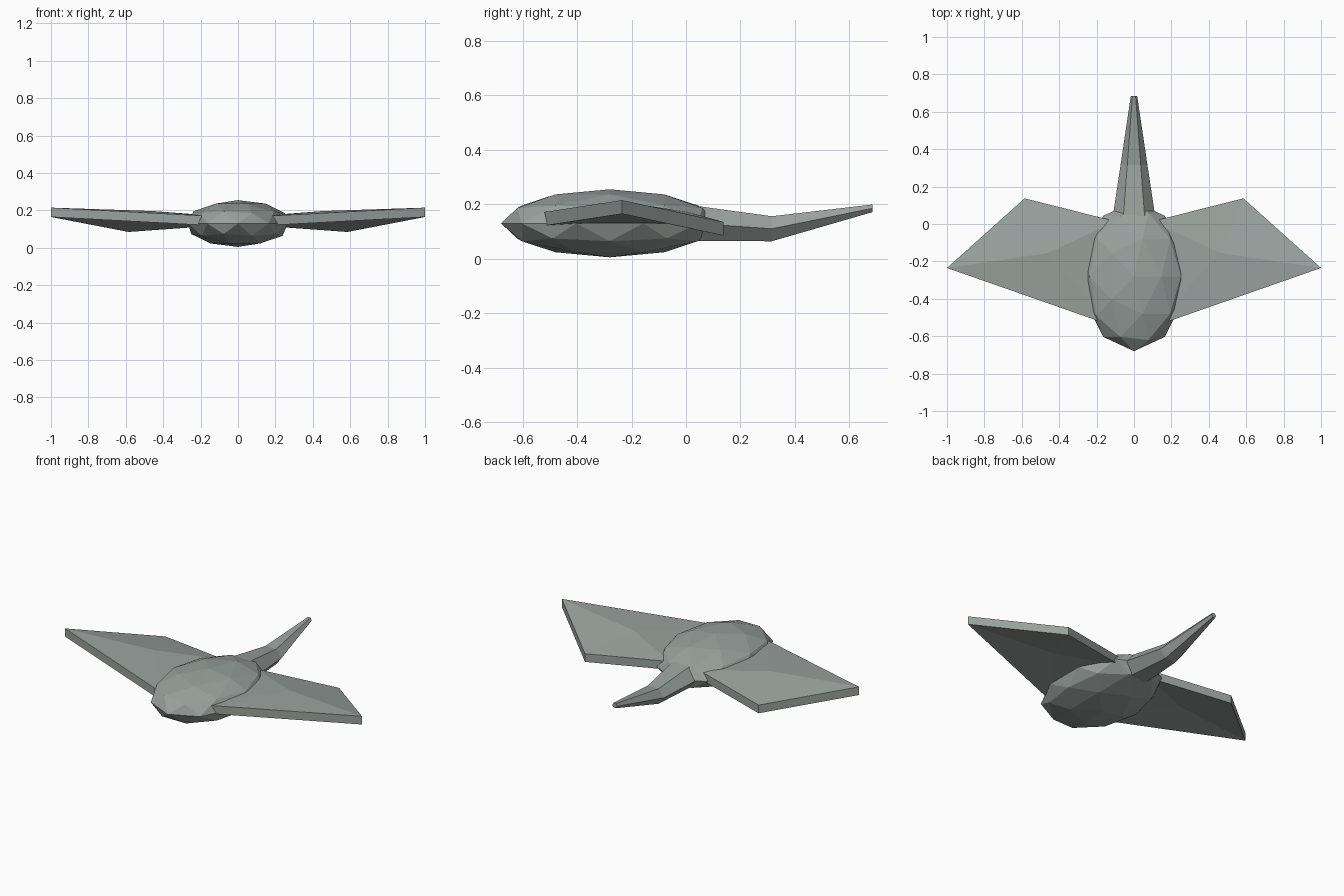
import bpy
import bmesh
import math
from mathutils import Matrix, Vector

cube = bpy.data.objects.get("Cube")
if cube:
    bpy.data.objects.remove(cube, do_unlink=True)

grey = bpy.data.materials.new("stone_grey")
grey.use_nodes = True
colour = (0.32, 0.36, 0.34, 1)
grey.diffuse_color = colour
grey.node_tree.nodes["Principled BSDF"].inputs["Base Color"].default_value = colour


def finish(name, bm):
    """Turn a bmesh into a flat shaded grey object."""
    bmesh.ops.recalc_face_normals(bm, faces=bm.faces)
    mesh = bpy.data.meshes.new(name)
    bm.to_mesh(mesh)
    bm.free()
    mesh.materials.append(grey)
    obj = bpy.data.objects.new(name, mesh)
    bpy.context.collection.objects.link(obj)
    return obj


# Body: a stretched, faceted ball
bm = bmesh.new()
shape = Matrix.Translation((0, -0.28, 0.13)) @ Matrix.Diagonal((0.28, 0.4, 0.125, 1))
bmesh.ops.create_icosphere(bm, subdivisions=2, radius=1, matrix=shape)
finish("body", bm)


# Wings: kite-shaped slabs with a raised crease point
def wing(name, side):
    thickness = Vector((0, 0, 0.05))
    outline = [(0.1, -0.55, 0.167), (1, -0.235, 0.215),
               (0.585, 0.137, 0.135), (0.1, 0.015, 0.17)]
    crease = Vector((0.46 * side, -0.155, 0.197))
    top = [Vector((x * side, y, z)) for x, y, z in outline]
    bm = bmesh.new()
    upper = [bm.verts.new(p) for p in top]
    lower = [bm.verts.new(p - thickness) for p in top]
    peak = bm.verts.new(crease)
    base = bm.verts.new(crease - thickness)
    for i in range(len(top)):
        j = (i + 1) % len(top)
        bm.faces.new((upper[i], upper[j], peak))
        bm.faces.new((lower[j], lower[i], base))
        bm.faces.new((upper[j], upper[i], lower[i], lower[j]))
    finish(name, bm)


wing("left_wing", 1)
wing("right_wing", -1)

# Tail: six-sided sections (y, half width, middle height, half height)
sections = [(0.03, 0.115, 0.13, 0.065),
            (0.315, 0.072, 0.11, 0.046),
            (0.685, 0.017, 0.185, 0.014)]
bm = bmesh.new()
rings = []
for y, width, middle, height in sections:
    ring = []
    for k in range(6):
        a = k * math.pi / 3
        z = middle + height * math.sin(a) / math.sin(math.pi / 3)
        ring.append(bm.verts.new((width * math.cos(a), y, z)))
    rings.append(ring)
for r, s in zip(rings, rings[1:]):
    for k in range(6):
        n = (k + 1) % 6
        bm.faces.new((r[k], r[n], s[n], s[k]))
bm.faces.new(rings[0])
bm.faces.new(rings[-1])
finish("tail", bm)
